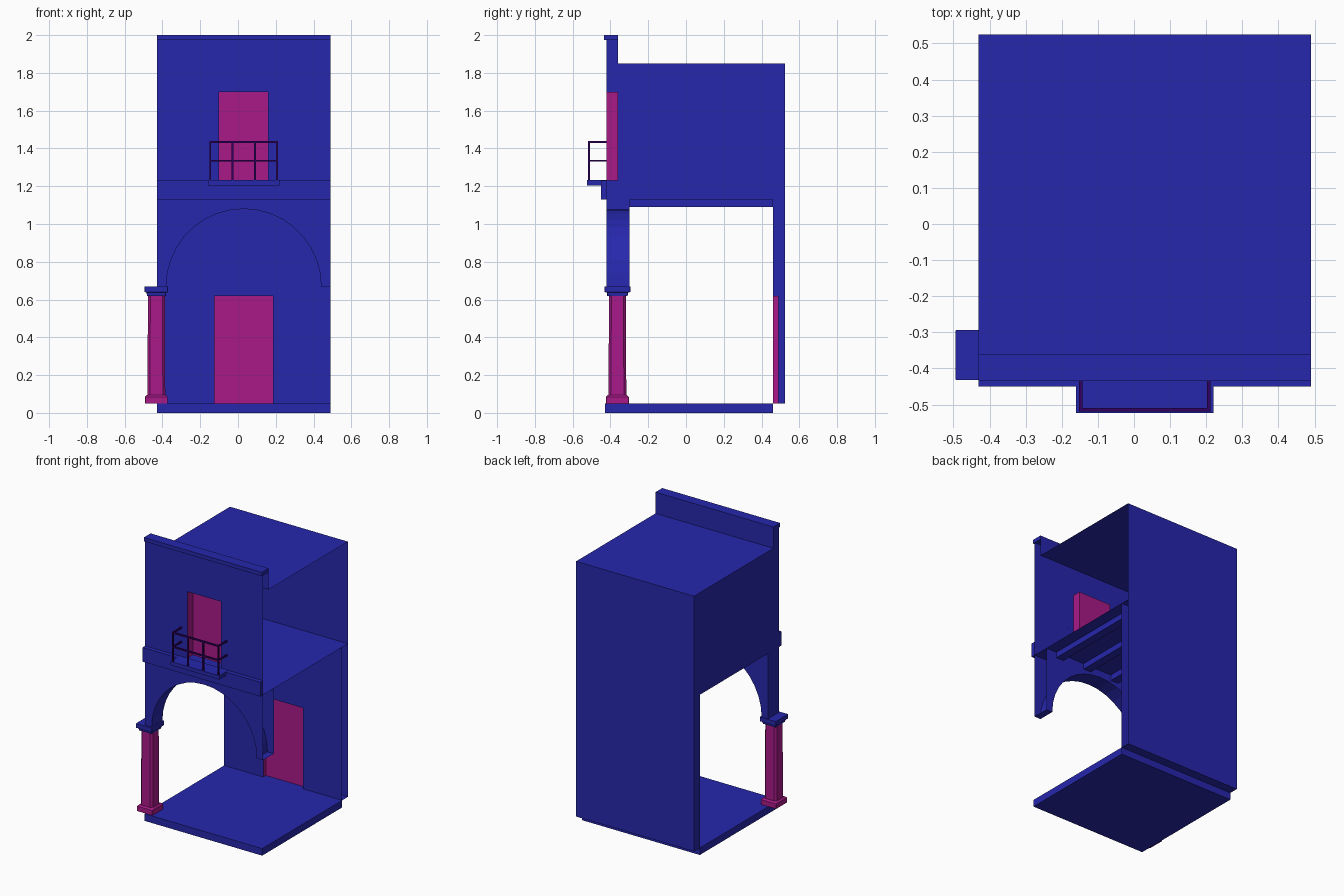
import bpy, bmesh, math
from mathutils import Vector

if "Cube" in bpy.data.objects:
    bpy.data.objects.remove(bpy.data.objects["Cube"])

X0, X1 = -0.43, 0.49      # bay width (right end is open to the next bay)
CX = 0.03                 # bay centre
YF, YB = -0.42, 0.525     # facade and rear planes


def material(name, col):
    m = bpy.data.materials.new(name)
    m.diffuse_color = (*col, 1)
    m.use_nodes = True
    m.node_tree.nodes["Principled BSDF"].inputs["Base Color"].default_value = m.diffuse_color
    return m


BLUE = material("blue", (0.02, 0.02, 0.42))
MAGENTA = material("magenta", (0.4, 0.01, 0.25))
DARK = material("dark", (0.03, 0.0, 0.12))


def finish(name, bm, mat):
    me = bpy.data.meshes.new(name)
    bm.to_mesh(me)
    bm.free()
    me.materials.append(mat)
    ob = bpy.data.objects.new(name, me)
    bpy.context.collection.objects.link(ob)
    return ob


def quad(bm, pts, facing):
    f = bm.faces.new([bm.verts.new(p) for p in pts])
    f.normal_update()
    if f.normal.dot(Vector(facing)) < 0:
        f.normal_flip()


def quad_y(bm, xa, xb, za, zb, y, s):
    quad(bm, [(xa, y, za), (xb, y, za), (xb, y, zb), (xa, y, zb)], (0, s, 0))


def quad_x(bm, x, ya, yb, za, zb, s):
    quad(bm, [(x, ya, za), (x, yb, za), (x, yb, zb), (x, ya, zb)], (s, 0, 0))


def quad_z(bm, xa, xb, ya, yb, z, s):
    quad(bm, [(xa, ya, z), (xb, ya, z), (xb, yb, z), (xa, yb, z)], (0, 0, s))


def add_box(bm, xa, xb, ya, yb, za, zb):
    for x, s in ((xa, -1), (xb, 1)):
        quad_x(bm, x, ya, yb, za, zb, s)
    for y, s in ((ya, -1), (yb, 1)):
        quad_y(bm, xa, xb, za, zb, y, s)
    for z, s in ((za, -1), (zb, 1)):
        quad_z(bm, xa, xb, ya, yb, z, s)


def boxes(name, mat, *dims):
    bm = bmesh.new()
    for d in dims:
        add_box(bm, *d)
    return finish(name, bm, mat)


def recessed_wall(name, z0, z1, y, xa, xb, ztop, yr, panel_name):
    """Wall facing the front with a floor-standing recess and a back panel."""
    bm = bmesh.new()
    quad_y(bm, X0, xa, z0, z1, y, -1)
    quad_y(bm, xb, X1, z0, z1, y, -1)
    quad_y(bm, xa, xb, ztop, z1, y, -1)
    finish(name, bm, BLUE)
    bm = bmesh.new()
    quad_x(bm, xa, y, yr, z0, ztop, 1)
    quad_x(bm, xb, y, yr, z0, ztop, -1)
    quad_z(bm, xa, xb, y, yr, ztop, -1)
    quad_y(bm, xa, xb, z0, ztop, yr, -1)
    finish(panel_name, bm, MAGENTA)


# ground slab
boxes("ground_slab", BLUE, (X0, X1, -0.43, 0.46, 0, 0.05))

# walls with door and balcony window
recessed_wall("porch_back_wall", 0.05, 1.13, 0.46, -0.125, 0.185, 0.62, 0.49, "door")
recessed_wall("upper_front_wall", 1.23, 2.0, YF, -0.10, 0.16, 1.70, -0.36, "balcony_window")

# outer shell: rear wall, left side, roof, upper floor, parapet back
bm = bmesh.new()
quad_y(bm, X0, X1, 0.05, 1.85, YB, 1)
quad_x(bm, X0, 0.46, YB, 0.05, 1.13, -1)
quad_x(bm, X0, YF, YB, 1.13, 1.85, -1)
quad_x(bm, X0, YF, -0.36, 1.85, 2.0, -1)
quad_z(bm, X0, X1, -0.36, YB, 1.85, 1)
quad_z(bm, X0, X1, YF, YB, 1.13, 1)
quad_y(bm, X0, X1, 1.13, 1.23, YF, -1)
quad_y(bm, X0, X1, 1.85, 2.0, -0.36, 1)
quad_z(bm, X0, X1, 0.46, YB, 0.05, -1)
finish("building_shell", bm, BLUE)

# parapet cap and cornice
boxes("parapet_cap", BLUE, (X0, X1, -0.435, -0.36, 1.973, 2.0))
boxes("cornice", BLUE, (X0, X1, -0.45, YF, 1.13, 1.23))

# arched front wall with open right end
bm = bmesh.new()
R, ZS, YA, N = 0.41, 0.67, -0.30, 18
pts = [(CX - R * math.cos(math.pi * i / N), ZS + R * math.sin(math.pi * i / N))
       for i in range(N + 1)]
for y, s in ((YF, -1), (YA, 1)):
    quad_y(bm, X0, CX - R, ZS, 1.13, y, s)
    quad_y(bm, CX + R, X1, ZS, 1.13, y, s)
    for (xa, za), (xb, zb) in zip(pts, pts[1:]):
        quad(bm, [(xa, y, za), (xb, y, zb), (xb, y, 1.13), (xa, y, 1.13)], (0, s, 0))
for (xa, za), (xb, zb) in zip(pts, pts[1:]):
    mid = (CX - (xa + xb) / 2, 0, ZS - (za + zb) / 2)
    quad(bm, [(xa, YF, za), (xb, YF, zb), (xb, YA, zb), (xa, YA, za)], mid)
quad_x(bm, X0, YF, YA, ZS, 1.13, -1)
quad_z(bm, X0, CX - R, YF, YA, ZS, -1)
quad_z(bm, CX + R, X1, YF, YA, ZS, -1)
finish("arch_wall", bm, BLUE)

# ceiling beams
boxes("ceiling_beams", BLUE, *[(x - 0.03, x + 0.03, YA, 0.46, 1.09, 1.13)
                               for x in (-0.315, -0.085, 0.145, 0.375)])

# column: stacked square sections, chamfered shaft
PX, PY = -0.432, -0.363


def ring_stack(name, rings, mat):
    """rings: (z, half x, half y, chamfer)"""
    bm = bmesh.new()
    loops = []
    for z, hx, hy, c in rings:
        sec = [(hx, -hy + c), (hx, hy - c), (hx - c, hy), (-hx + c, hy),
               (-hx, hy - c), (-hx, -hy + c), (-hx + c, -hy), (hx - c, -hy)]
        loops.append([bm.verts.new((PX + x, PY + y, z)) for x, y in sec])
    for a, b in zip(loops, loops[1:]):
        for i in range(8):
            j = (i + 1) % 8
            bm.faces.new([a[i], a[j], b[j], b[i]])
    bm.faces.new(loops[0][::-1])
    bm.faces.new(loops[-1])
    return finish(name, bm, mat)


ring_stack("column_base", [(0.05, 0.06, 0.06, 0.002), (0.085, 0.06, 0.06, 0.002),
                           (0.095, 0.05, 0.05, 0.01)], MAGENTA)
ring_stack("column_shaft", [(0.09, 0.047, 0.047, 0.013), (0.63, 0.045, 0.045, 0.013)], MAGENTA)
ring_stack("column_capital", [(0.62, 0.05, 0.054, 0.002), (0.637, 0.052, 0.056, 0.002),
                              (0.64, 0.062, 0.069, 0.002), (0.67, 0.062, 0.069, 0.002)], BLUE)

# balcony slab and railing
boxes("balcony_slab", BLUE, (-0.16, 0.22, -0.523, YF, 1.205, 1.232))
T = 0.005
XL, XR, YR = -0.147, 0.207, -0.514
rails = []
for z in (1.435, 1.335):
    rails.append((XL - T, XR + T, YR - T, YR + T, z - T, z + T))
    for x in (XL, XR):
        rails.append((x - T, x + T, YR + T, YF, z - T, z + T))
for i in range(4):
    x = XL + (XR - XL) * i / 3
    rails.append((x - T, x + T, YR - T, YR + T, 1.23, 1.435))
boxes("balcony_railing", DARK, *rails)
